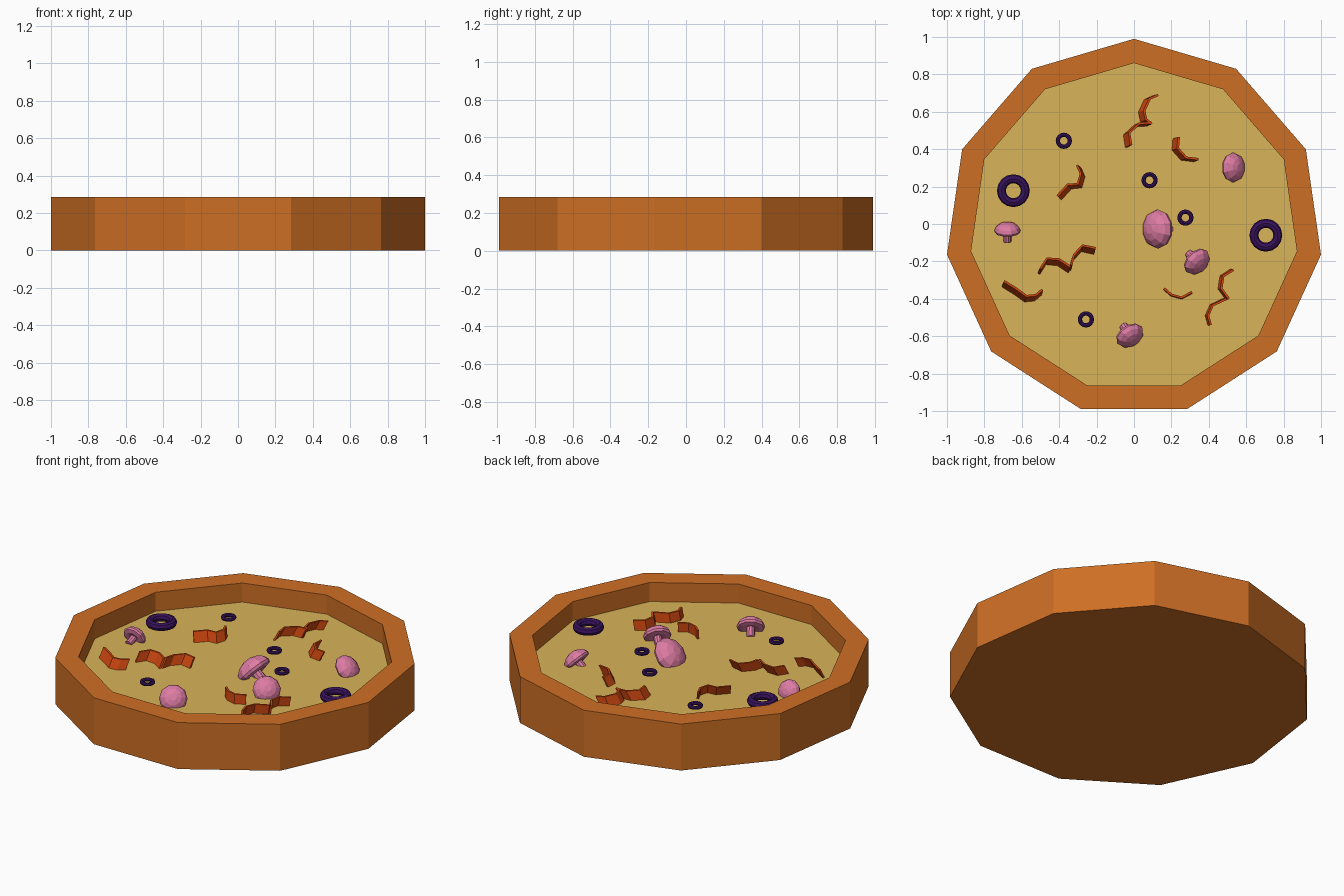
import bpy, bmesh, math
from mathutils import Vector

if "Cube" in bpy.data.objects:
    bpy.data.objects.remove(bpy.data.objects["Cube"])


def material(name, r, g, b):
    m = bpy.data.materials.new(name)
    lin = [((c / 255 + 0.055) / 1.055) ** 2.4 for c in (r, g, b)]
    m.diffuse_color = (*lin, 1)
    m.use_nodes = True
    m.node_tree.nodes["Principled BSDF"].inputs["Base Color"].default_value = m.diffuse_color
    return m


CRUST = material("baked crust", 206, 111, 36)
CHEESE = material("melted cheese", 217, 181, 88)
PINK = material("mushroom pink", 222, 124, 164)
BACON = material("bacon orange", 210, 72, 16)
OLIVE = material("olive purple", 56, 18, 92)


def finish(bm, name, *mats):
    bmesh.ops.recalc_face_normals(bm, faces=bm.faces)
    me = bpy.data.meshes.new(name)
    bm.to_mesh(me)
    bm.free()
    for m in mats:
        me.materials.append(m)
    ob = bpy.data.objects.new(name, me)
    bpy.context.collection.objects.link(ob)
    return ob


def lathe(bm, profile, n, start=0.0):
    """Spin (radius, height) points around z, capping both ends."""
    rings = []
    for r, z in profile:
        rings.append([bm.verts.new((r * math.cos(start + i * math.tau / n),
                                    r * math.sin(start + i * math.tau / n), z))
                      for i in range(n)])
    for a, b in zip(rings, rings[1:]):
        for i in range(n):
            bm.faces.new((a[i], a[(i + 1) % n], b[(i + 1) % n], b[i]))
    bm.faces.new(rings[0][::-1])
    return bm.faces.new(rings[-1])


# eleven-sided crust tray with a cheese floor
bm = bmesh.new()
floor = lathe(bm, [(1.01, 0), (1.01, 0.285), (0.88, 0.285), (0.88, 0.168)], 11, math.pi / 2)
floor.material_index = 1
base = finish(bm, "crust_and_cheese", CRUST, CHEESE)
base.location.y = -0.02

# olive rings: x, y, major radius, minor radius
for i, (x, y, R, r) in enumerate([(-0.645, 0.178, 0.064, 0.024), (0.705, -0.06, 0.064, 0.024),
                                  (-0.375, 0.445, 0.032, 0.0115), (0.083, 0.234, 0.032, 0.0115),
                                  (0.275, 0.034, 0.032, 0.0115), (-0.257, -0.51, 0.032, 0.0115)]):
    bpy.ops.mesh.primitive_torus_add(location=(x, y, 0.207), major_radius=R, minor_radius=r,
                                     major_segments=16, minor_segments=8)
    ob = bpy.context.object
    ob.name = f"olive_ring_{i + 1}"
    ob.data.materials.append(OLIVE)

# mushrooms: cap centre, cap radius, direction the cap points
CAP = [(0.30, -0.90), (0.30, -0.15), (0.62, -0.24), (0.94, -0.16), (1.0, 0.0),
       (0.88, 0.28), (0.60, 0.50), (0.25, 0.62)]
for i, (c, r, axis) in enumerate([((-0.677, -0.035, 0.19), 0.07, (0, 0.93, 0.35)),
                                  ((0.53, 0.302, 0.19), 0.08, (0.7, 0, 0.65)),
                                  ((0.128, -0.027, 0.20), 0.105, (-0.72, 0, 0.65)),
                                  ((0.335, -0.20, 0.20), 0.08, (0.5, -0.5, 0.5)),
                                  ((-0.023, -0.595, 0.20), 0.08, (0.4, -0.6, 0.5))]):
    bm = bmesh.new()
    lathe(bm, CAP, 10)
    ob = finish(bm, f"mushroom_{i + 1}", PINK)
    ob.scale = (r, r, r)
    ob.rotation_euler = Vector(axis).to_track_quat('Z', 'Y').to_euler()
    ob.location = c


# bacon: wavy ribbons standing on edge; path in plan plus lean of the top edge
def bacon(name, path, lean, thick=0.012, z0=0.16, z1=0.225):
    bm = bmesh.new()
    pts = [Vector(p) for p in path]
    lean = Vector(lean) / 2
    rows = []
    for i, p in enumerate(pts):
        d = (pts[min(i + 1, len(pts) - 1)] - pts[max(i - 1, 0)]).normalized()
        n = Vector((-d.y, d.x)) * thick / 2
        rows.append([bm.verts.new((*(p + o), z)) for o, z in
                     ((n - lean, z0), (n + lean, z1), (lean - n, z1), (-n - lean, z0))])
    for a, b in zip(rows, rows[1:]):
        for k in range(4):
            bm.faces.new((a[k], a[(k + 1) % 4], b[(k + 1) % 4], b[k]))
    bm.faces.new(rows[0])
    bm.faces.new(rows[-1][::-1])
    finish(bm, name, BACON)


STRIPS = [
    ([(0.115, 0.685), (0.07, 0.665), (0.04, 0.60), (0.05, 0.555), (0.08, 0.53)], (0.03, 0.01)),
    ([(0.08, 0.535), (0.015, 0.53), (-0.04, 0.48), (-0.03, 0.415)], (0.03, 0.015)),
    ([(0.225, 0.46), (0.22, 0.40), (0.265, 0.35), (0.33, 0.342)], (0.03, 0.01)),
    ([(-0.40, 0.14), (-0.345, 0.20), (-0.29, 0.205), (-0.275, 0.26), (-0.295, 0.305)], (-0.02, 0.02)),
    ([(-0.505, -0.255), (-0.47, -0.20), (-0.405, -0.205), (-0.345, -0.245)], (0.01, 0.032)),
    ([(-0.34, -0.235), (-0.325, -0.18), (-0.28, -0.13), (-0.21, -0.145)], (0.01, 0.032)),
    ([(-0.70, -0.32), (-0.635, -0.36), (-0.58, -0.40), (-0.53, -0.395), (-0.495, -0.365)], (0.01, 0.03)),
    ([(0.16, -0.345), (0.20, -0.38), (0.255, -0.395), (0.31, -0.365)], (0, 0.004)),
    ([(0.525, -0.245), (0.47, -0.28), (0.46, -0.345), (0.50, -0.40)], (0.015, 0)),
    ([(0.49, -0.40), (0.415, -0.435), (0.39, -0.49), (0.405, -0.54)], (0.012, 0)),
]
for i, (path, lean) in enumerate(STRIPS):
    bacon(f"bacon_strip_{i + 1}", path, lean)
